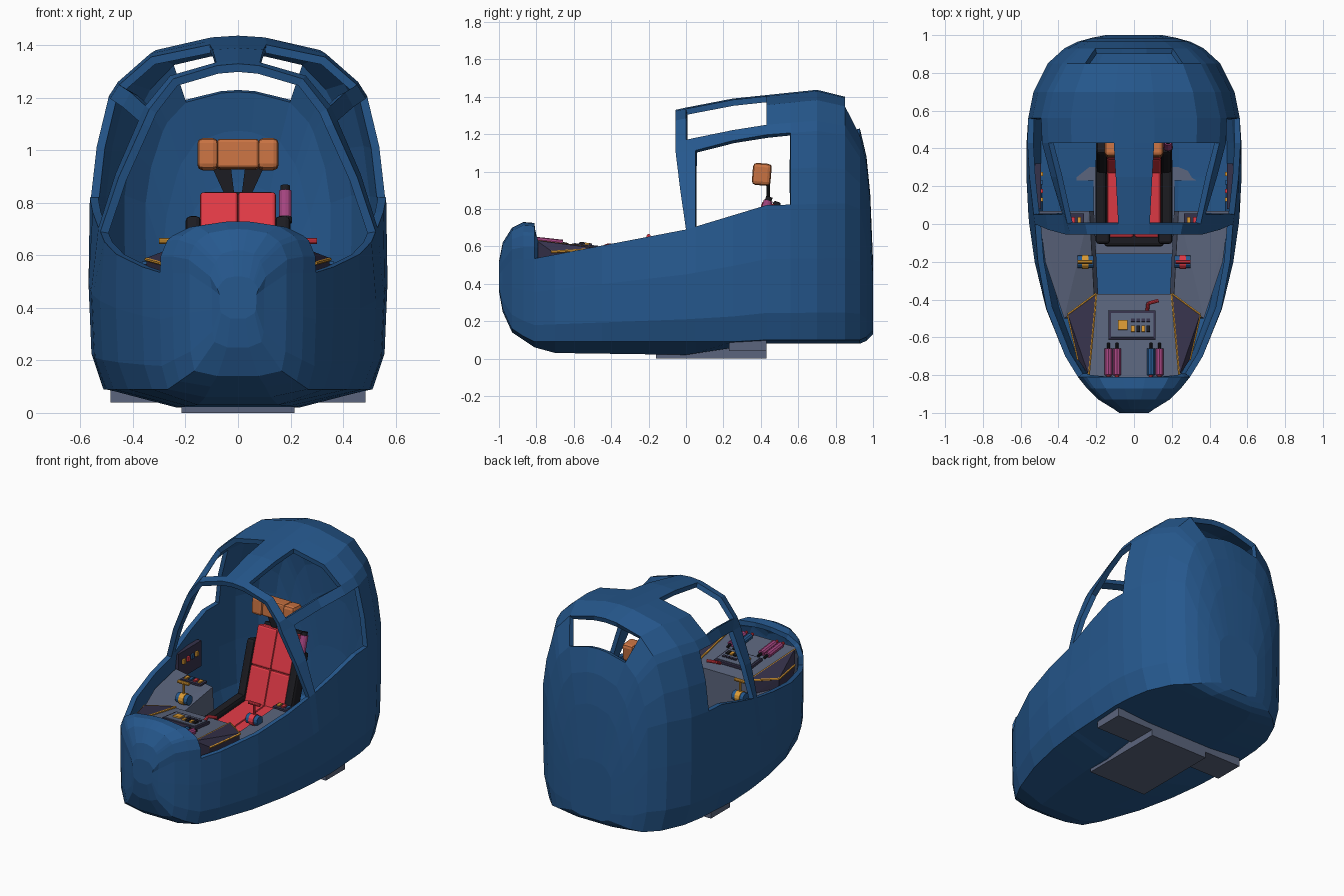
import bpy, bmesh, math
from mathutils import Vector, Matrix

if "Cube" in bpy.data.objects:
    bpy.data.objects.remove(bpy.data.objects["Cube"])


def mat(name, rgb):
    m = bpy.data.materials.new(name)
    m.diffuse_color = (*rgb, 1)
    m.use_nodes = True
    m.node_tree.nodes["Principled BSDF"].inputs["Base Color"].default_value = m.diffuse_color
    return m


BLUE = mat("hull blue", (.019, .098, .27))
GRAY = mat("deck gray", (.105, .13, .205))
PLUM = mat("dark plum", (.036, .032, .07))
BLACK = mat("soft black", (.012, .012, .016))
RED = mat("seat red", (.75, .042, .061))
TAN = mat("headrest tan", (.58, .17, .055))
YELLOW = mat("amber", (.72, .33, .035))
PINK = mat("magenta", (.38, .06, .22))
SIDES = ((-1, "left"), (1, "right"))


def finish(name, bm, m):
    me = bpy.data.meshes.new(name)
    bm.to_mesh(me)
    bm.free()
    me.materials.append(m)
    ob = bpy.data.objects.new(name, me)
    bpy.context.collection.objects.link(ob)
    return ob


def box(name, loc, size, m, rx=0, bevel=0):
    bm = bmesh.new()
    bmesh.ops.create_cube(bm, size=1)
    bm.transform(Matrix.Translation(loc) @ Matrix.Rotation(rx, 4, 'X') @ Matrix.Diagonal((*size, 1)))
    if bevel:
        bmesh.ops.bevel(bm, geom=bm.edges[:], offset=bevel, segments=2, affect='EDGES', profile=.5)
    return finish(name, bm, m)


def rod(name, a, b, r, m, n=10):
    a, b = Vector(a), Vector(b)
    bm = bmesh.new()
    bmesh.ops.create_cone(bm, cap_ends=True, segments=n, radius1=r, radius2=r, depth=(b - a).length)
    bm.transform(Matrix.Translation((a + b) / 2) @ (b - a).to_track_quat('Z', 'Y').to_matrix().to_4x4())
    return finish(name, bm, m)


def wedge(name, top, m, s, drop=None, floor=None, shrink=1):
    """Convex solid under a few top points, lowered by drop or down to floor."""
    low = [(x * shrink, y, floor if drop is None else z - drop) for x, y, z in top]
    bm = bmesh.new()
    vs = [bm.verts.new((x * s, y, z)) for x, y, z in list(top) + low]
    bmesh.ops.convex_hull(bm, input=vs)
    return finish(name, bm, m)


def curve(y, pts):
    for (a, p), (b, q) in zip(pts, pts[1:]):
        if y <= b:
            return p + (q - p) * (y - a) / (b - a)
    return pts[-1][1]


# Side-view outlines of the shell: belly, sill and roof heights, canopy taper
BELLY = [(-1, .36), (-.98, .25), (-.93, .14), (-.81, .06), (-.7, .03), (0, .02), (.4, .08), (.95, .08), (1, .13)]
SILL = [(-1, .45), (-.93, .53), (-.81, .535), (0, .69), (.43, .82), (.85, .83), (.93, .8), (1, .4)]
ROOF = [(-1, .52), (-.98, .62), (-.93, .70), (-.87, .73), (-.81, .725), (0, 1.33), (.25, 1.39), (.7, 1.437),
        (.85, 1.4), (.93, 1.23), (.965, 1.08), (.985, .88), (1, .52)]
TAPER = [(-1, .9), (-.81, .91), (0, .655), (.43, .856), (.6, .885), (1, .8)]
STATIONS = [-1, -.98, -.93, -.87, -.81, -.7, -.45, -.2, 0, .05, .25, .43, .56, .7, .85, .93, .965, .985, 1]


def section(y):
    # egg-shaped plan: elliptical nose, squarer tail
    if y < .3:
        w = max(.07, .57 * math.sqrt(max(0, 1 - ((.3 - y) / 1.3) ** 2)))
    else:
        w = max(.15, .57 * max(0, 1 - ((y - .3) / .7) ** 3) ** (1 / 3))
    zb, zs, zt = curve(y, BELLY), curve(y, SILL), curve(y, ROOF)
    zl, zk = max(.09, zb + .02), zs + .64 * (zt - zs)
    ws, wk, h = w * (1 - .055 * max(0, 1 - 2 * abs(y))), w * curve(y, TAPER), zt - zk
    half = [(0, zb), (.42 * w, zb), (.9 * w, zl), (.98 * w, zl + .2 * (zs - zl)), (w, zl + .6 * (zs - zl)),
            (ws, zs), ((ws + wk) / 2 + .012, (zs + zk) / 2), (wk, zk), (.93 * wk, zk + .25 * h),
            (.68 * wk, zk + .75 * h), (.22 * wk, zk + .97 * h), (0, zt)]
    right = []
    for j, (x, z) in enumerate(half):     # the front canopy arch leans forward
        lean = 0
        if y == 0 and j > 5:
            lean = .03 if j == 6 else .055
        if y == .05 and j > 7:
            lean = .05
        right.append((x, y - lean, z))
    return right + [(-x, yy, z) for x, yy, z in right[-2:0:-1]]


def is_open(y0, y1, j):
    return ((-.82 < y0 and y1 <= 0 and j >= 5)              # cockpit opening
            or (y0 >= .05 and y1 <= .56 and 5 <= j < 7)     # side windows
            or (y0 >= .05 and y1 <= .43 and 8 <= j < 10)    # roof windows
            or (y0 == .85 and j >= 9))                      # rear window


bm = bmesh.new()
rings = [[bm.verts.new(p) for p in section(y)] for y in STATIONS]
N = len(rings[0])
for s, (a, b) in enumerate(zip(rings, rings[1:])):
    for k in range(N):
        if not is_open(STATIONS[s], STATIONS[s + 1], k if k < 11 else 21 - k):
            n = (k + 1) % N
            bm.faces.new((a[k], b[k], b[n], a[n]))
bm.faces.new(rings[0])
bm.faces.new(rings[-1][::-1])
bmesh.ops.delete(bm, geom=[v for v in bm.verts if not v.link_faces], context='VERTS')
shell = finish("hull_shell", bm, BLUE)
sol = shell.modifiers.new("thickness", 'SOLIDIFY')
sol.thickness, sol.offset = .032, -1

# Underside mounting slabs
box("base_slab", (0, .135, .045), (.43, .59, .09), GRAY)
box("cross_slab", (0, .33, .068), (.97, .2, .056), GRAY)


# Instrument deck in the nose, sloping down toward the seat
TILT = -.11


def deck(x, y, up=0):
    return (x, y, .62 + TILT * (y + .82) + up)


wedge("instrument_deck", [deck(x, y) for x, y in ((-.25, -.84), (.25, -.84), (-.2, -.37), (.2, -.37))],
      GRAY, 1, floor=.12, shrink=.7)
for s, side in SIDES:
    flank = [(.24, -.8, .632), (.2, -.37, .58), (.295, -.72, .575), (.35, -.48, .59)]
    wedge(side + "_deck_flank", flank, PLUM, s, drop=.12, shrink=.97)
    # amber trim along the flank edges
    for i, j in ((0, 1), (2, 3), (3, 1)):
        a, b = ((s * x, y, z - .005) for x, y, z in (flank[i], flank[j]))
        rod(side + "_flank_trim", a, b, .007, YELLOW, 6)
    # canisters with dark stems
    for x in (.09, .135):
        a, b = deck(s * x, -.80, .012), deck(s * x, -.66, .012)
        rod(side + "_canister", a, b, .021, BLUE if (s > 0 and x < .1) else PINK)
        rod(side + "_canister_stem", b, deck(s * x, -.63, .01), .009, BLACK)
        rod(side + "_canister_foot", a, deck(s * x, -.83, .01), .01, RED)

# Control panel with buttons
box("control_panel", deck(-.01, -.535, .008), (.25, .155, .02), PLUM, TILT, .004)
box("panel_face", deck(-.01, -.535, .018), (.225, .13, .008), GRAY, TILT)
box("panel_screen", deck(-.06, -.535, .025), (.05, .05, .012), YELLOW, TILT)
for i in range(4):
    x = -.005 + .027 * i
    box("panel_key", deck(x, -.51, .024), (.02, .016, .01), PLUM, TILT)
    box("panel_switch", deck(x, -.555, .025), (.02, .032, .014), BLACK if i % 2 else YELLOW, TILT)

# Bent red lever
bend = (.075, -.42, .605)
rod("lever_stem", (.07, -.46, .585), bend, .01, RED)
rod("lever_handle", bend, (.13, -.405, .605), .01, RED)

# Side consoles, control grips and wall panels
for s, side in SIDES:
    top = [(.21, -.4, .48), (.37, -.5, .53), (.235, .07, .53), (.47, -.2, .56), (.505, .07, .58)]
    wedge(side + "_console", top, GRAY, s, floor=.13, shrink=.9)
    col = RED if s > 0 else YELLOW
    rod(side + "_grip_barrel", (s * .215, -.2, .55), (s * .30, -.2, .55), .032, BLUE, 12)
    rod(side + "_grip_band", (s * .24, -.2, .55), (s * .275, -.2, .55), .037, col, 12)
    rod(side + "_grip_post", (s * .26, -.2, .57), (s * .26, -.2, .65), .008, col)
    rod(side + "_grip_handle", (s * .22, -.2, .655), (s * .30, -.2, .655), .011, col)
    box(side + "_console_panel", (s * .34, .02, .562), (.15, .07, .012), PLUM)
    box(side + "_wall_panel", (s * .508, .2, .59), (.03, .24, .17), PLUM)
    for i, c in enumerate((YELLOW, RED, BLUE, YELLOW)):
        box(side + "_console_switch", (s * (.29 + .033 * i), .02, .57), (.02, .035, .014), c)
        box(side + "_wall_switch", (s * .488, .13 + .045 * i, .61), (.015, .022, .03), c)

# Seat with reclined back
R = -.30
box("seat_base", (0, .1, .18), (.32, .44, .24), BLACK, 0, .02)
box("seat_back_shell", (0, .415, .60), (.27, .04, .5), BLACK, R, .01)
box("headrest", (0, .41, .985), (.16, .09, .112), TAN, -.08, .012)
for s, side in SIDES:
    box(side + "_cushion", (s * .071, .12, .335), (.142, .38, .10), RED, .06, .015)
    box(side + "_cushion_bolster", (s * .175, .13, .34), (.06, .44, .15), BLACK, .06, .02)
    box(side + "_knee_block", (s * .165, -.07, .34), (.075, .07, .13), BLACK, 0, .015)
    for d in (.12, .37):                  # stitched backrest pads
        c = Vector((s * .072, .30 - math.sin(R) * d, .36 + math.cos(R) * d))
        box(side + "_backrest_pad", c, (.144, .075, .25), RED, R, .012)
    box(side + "_back_bolster", (s * .17, .36, .54), (.06, .10, .42), BLACK, R, .02)
    wedge(side + "_headrest_strut", [(.03, .43, .96), (.11, .43, .96), (.06, .45, .96)], BLACK, s,
          floor=.84, shrink=.5)
    box(side + "_headrest_wing", (s * .115, .405, .985), (.08, .10, .118), TAN, -.08, .02)

# Canister on the seat's shoulder
low, high = Vector((.18, .41, .745)), Vector((.18, .44, .845))
rod("seat_canister", low, high, .024, PINK, 12)
rod("seat_canister_cap", high, high + (high - low) * .2, .018, BLACK, 12)
rod("seat_canister_foot", low - (high - low) * .2, low, .026, BLACK, 12)
